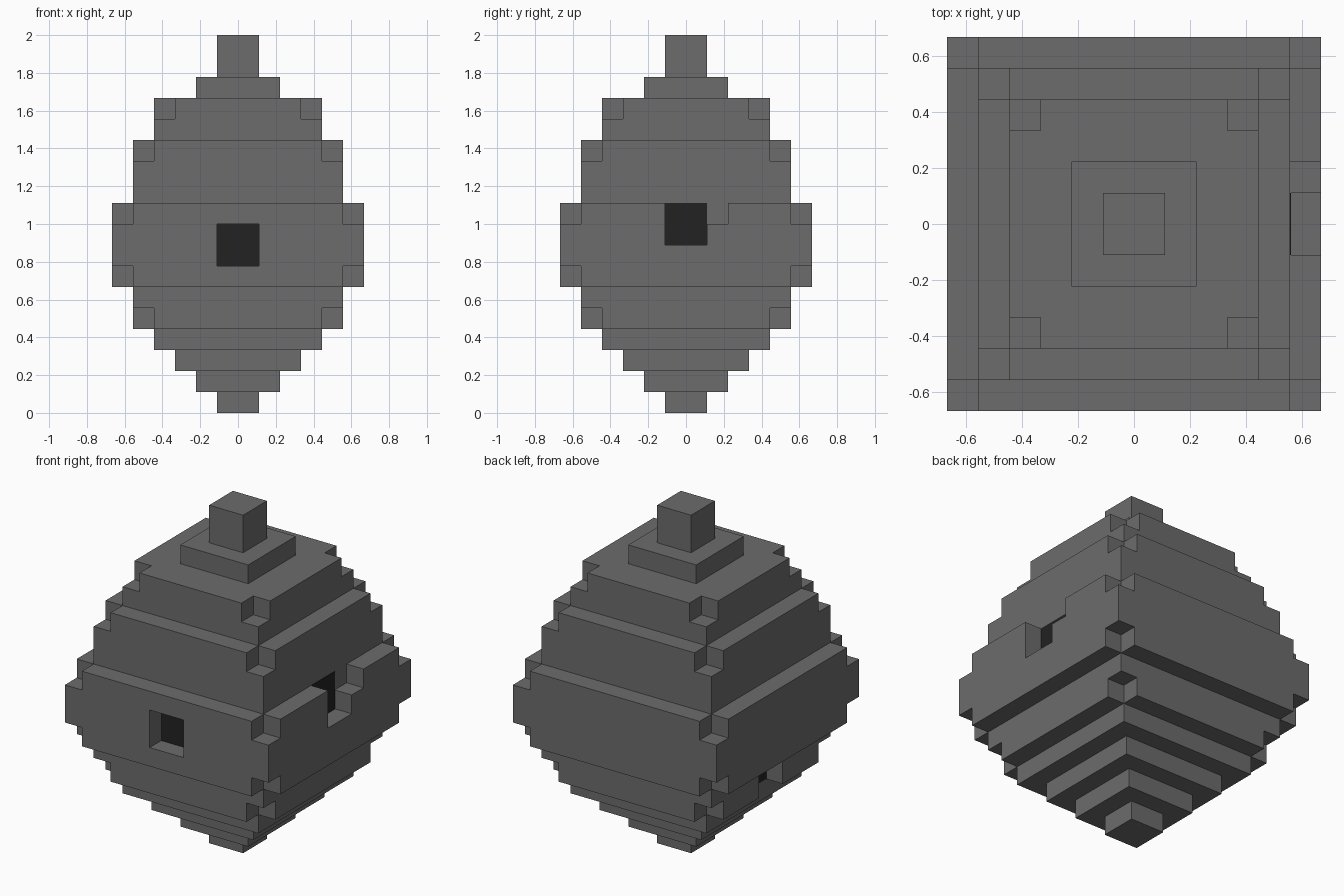
import bpy, bmesh
from mathutils import Matrix, Vector

old = bpy.data.objects.get("Cube")
if old:
    bpy.data.objects.remove(old)

U = 2 / 18  # one block


def material(name, value):
    m = bpy.data.materials.new(name)
    m.use_nodes = True
    colour = (value, value, value, 1)
    m.diffuse_color = colour
    m.node_tree.nodes["Principled BSDF"].inputs["Base Color"].default_value = colour
    return m


GREY = material("stone grey", 0.15)
BLACK = material("opening black", 0.016)


def boxes(name, spans, mat):
    """One object made of boxes, each given by two corners in blocks."""
    bm = bmesh.new()
    for lo, hi in spans:
        lo, hi = Vector(lo) * U, Vector(hi) * U
        place = Matrix.Translation((lo + hi) / 2) @ Matrix.Diagonal((hi - lo).to_4d())
        bmesh.ops.create_cube(bm, size=1, matrix=place)
    mesh = bpy.data.meshes.new(name)
    bm.to_mesh(mesh)
    bm.free()
    mesh.materials.append(mat)
    obj = bpy.data.objects.new(name, mesh)
    bpy.context.collection.objects.link(obj)
    return obj


def corner_notches(half, z, over):
    """Cutters taking one block from each corner; over = open side (+1 up, -1 down)."""
    bottom, top = (z, z + 2) if over > 0 else (z - 1, z + 1)
    spans = []
    for sx in (-1, 1):
        for sy in (-1, 1):
            c = Vector((sx * half, sy * half, 0))
            spans.append(((c.x - 1, c.y - 1, bottom), (c.x + 1, c.y + 1, top)))
    return spans


def tier(name, half, z0, z1, cuts=()):
    obj = boxes(name, [((-half, -half, z0), (half, half, z1))], GREY)
    for span in cuts:
        cutter = boxes("cutter", [span], GREY)
        cutter.hide_render = True
        mod = obj.modifiers.new("cut", "BOOLEAN")
        mod.operation, mod.solver, mod.object = "DIFFERENCE", "EXACT", cutter
        bpy.context.view_layer.objects.active = obj
        bpy.ops.object.modifier_apply(modifier=mod.name)
        bpy.data.objects.remove(cutter)


# Stepped lower body
for i, name in enumerate(("foot_block", "lower_step", "middle_step", "upper_step")):
    tier(name, i + 1, i, i + 1)
tier("lower_body", 5, 4, 6,
     corner_notches(5, 4, -1) + [((-6, -1, 3), (-4, 1, 7))])

# Widest ring with the front opening and the stepped side opening
tier("middle_body", 6, 6, 10,
     corner_notches(6, 6, -1) + corner_notches(6, 9, 1)
     + [((-1, -7, 7), (1, -5, 9)),
        ((5, -1, 8), (7, 1, 11)),
        ((5, 0, 9), (7, 2, 11))])

# Stepped upper body and top stem
tier("upper_body", 5, 10, 13, corner_notches(5, 12, 1))
tier("shoulder", 4, 13, 15, corner_notches(4, 14, 1))
tier("cap", 2, 15, 16)
tier("stem", 1, 16, 18)

# Dark plates at the back of each opening
T = 0.03
boxes("front_opening", [((-1, -5 - T, 7), (1, -5, 9))], BLACK)
boxes("left_opening", [((5, -1, 8), (5 + T, 1, 10))], BLACK)
boxes("right_opening", [((-4 - T, -1, 4), (-4, 1, 6))], BLACK)
